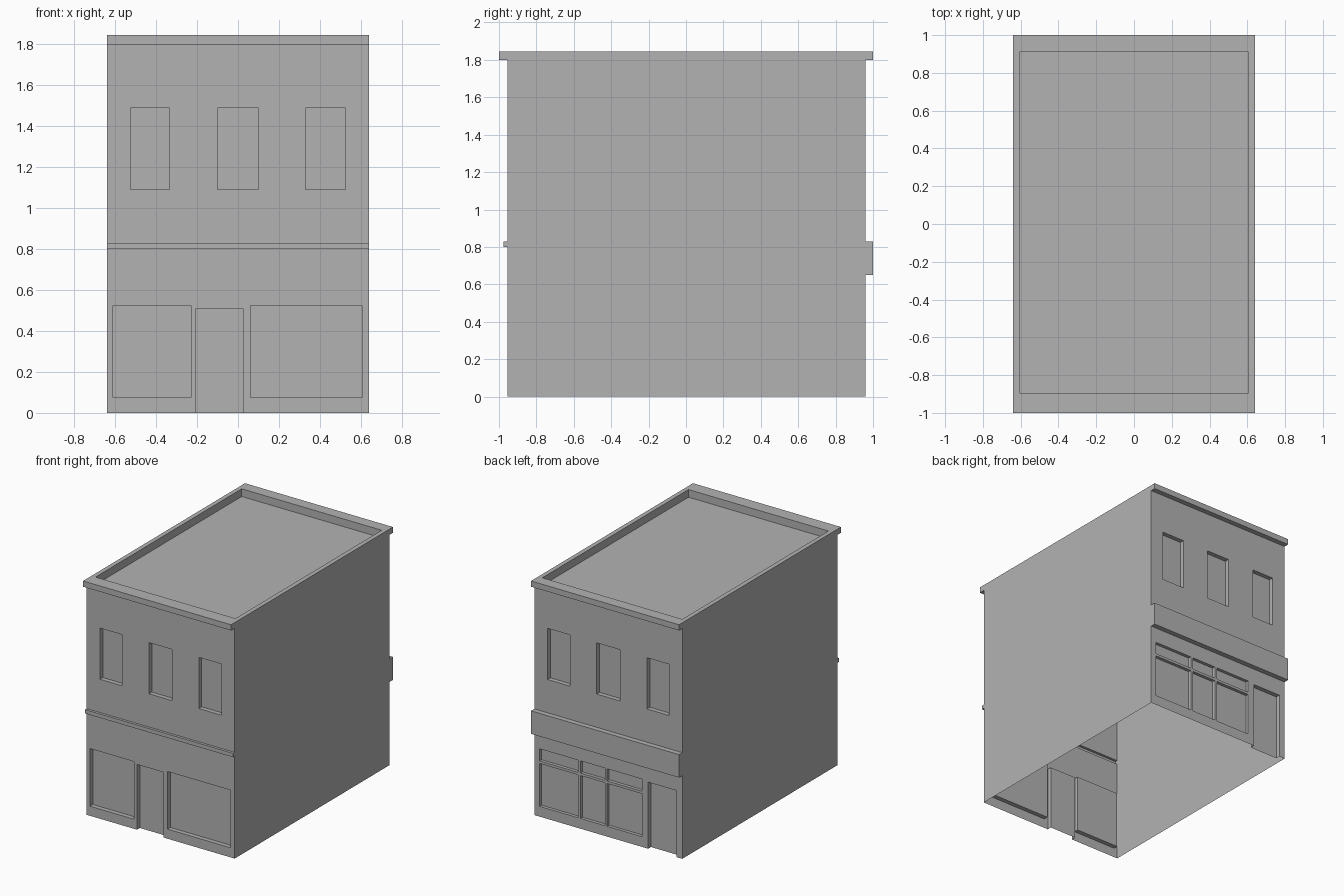
import bpy
import bmesh
from mathutils import Vector

if "Cube" in bpy.data.objects:
    bpy.data.objects.remove(bpy.data.objects["Cube"], do_unlink=True)

HALF_W, TOP, ROOF_Z = 0.64, 1.845, 1.785
FRONT, BACK = -0.955, 0.96
RECESS = -0.035

grey = bpy.data.materials.new("plain grey")
grey.use_nodes = True
grey.diffuse_color = (0.45, 0.45, 0.45, 1)
grey.node_tree.nodes["Principled BSDF"].inputs["Base Color"].default_value = grey.diffuse_color


def quad(bm, points, normal):
    """Add a quad that faces along the given normal."""
    face = bm.faces.new([bm.verts.new(p) for p in points])
    face.normal_update()
    if face.normal.dot(Vector(normal)) < 0:
        face.normal_flip()


def finish(name, bm):
    bmesh.ops.remove_doubles(bm, verts=bm.verts, dist=0.0001)
    mesh = bpy.data.meshes.new(name)
    bm.to_mesh(mesh)
    bm.free()
    mesh.materials.append(grey)
    bpy.context.collection.objects.link(bpy.data.objects.new(name, mesh))


def wall(name, y, out, panels):
    """Thin wall; each panel (x0, x1, z0, z1, depth) is pushed out or in."""
    xs = sorted({-HALF_W, HALF_W} | {v for p in panels for v in p[:2]})
    zs = sorted({0, TOP} | {v for p in panels for v in p[2:4]})
    bm = bmesh.new()

    def depth(i, j):
        if not (0 <= i < len(xs) - 1 and 0 <= j < len(zs) - 1):
            return 0
        x, z = (xs[i] + xs[i + 1]) / 2, (zs[j] + zs[j + 1]) / 2
        return sum(d for a, b, c, e, d in panels if a < x < b and c < z < e)

    for i in range(len(xs)):
        for j in range(len(zs)):
            here = depth(i, j)
            yh = y + out * here
            if i < len(xs) - 1 and j < len(zs) - 1:
                quad(bm, [(xs[i], yh, zs[j]), (xs[i + 1], yh, zs[j]),
                          (xs[i + 1], yh, zs[j + 1]), (xs[i], yh, zs[j + 1])], (0, out, 0))
            # Returns between neighbouring depths
            side, below = depth(i - 1, j), depth(i, j - 1)
            if j < len(zs) - 1 and side != here:
                ys = y + out * side
                quad(bm, [(xs[i], yh, zs[j]), (xs[i], ys, zs[j]),
                          (xs[i], ys, zs[j + 1]), (xs[i], yh, zs[j + 1])],
                     (-1 if here > side else 1, 0, 0))
            if i < len(xs) - 1 and 0 < j < len(zs) - 1 and below != here:
                yb = y + out * below
                quad(bm, [(xs[i], yh, zs[j]), (xs[i + 1], yh, zs[j]),
                          (xs[i + 1], yb, zs[j]), (xs[i], yb, zs[j])],
                     (0, 0, -1 if here > below else 1))
    finish(name, bm)


def band(z0, z1, depth):
    return (-HALF_W, HALF_W, z0, z1, depth)


upper_windows = [(a, b, 1.09, 1.49, RECESS)
                 for a, b in ((-0.525, -0.335), (-0.10, 0.10), (0.33, 0.525))]

# Front: cornice, ledge, upper windows, two shop windows and a door
wall("front_wall", FRONT, -1, upper_windows + [
    band(1.80, TOP, 0.045), band(0.80, 0.83, 0.02),
    (-0.61, -0.23, 0.075, 0.525, RECESS),
    (0.06, 0.605, 0.075, 0.525, RECESS),
    (-0.205, 0.025, 0, 0.51, RECESS)])

# Back: cornice, sign band, upper windows, door and a six-pane shop window
panes = [(a, b, c, d, -0.025)
         for a, b in ((0.26, 0.595), (0.03, 0.24), (-0.29, 0.01))
         for c, d in ((0.08, 0.415), (0.435, 0.53))]
wall("back_wall", BACK, 1, upper_windows + panes + [
    band(1.80, TOP, 0.04), band(0.65, 0.83, 0.04),
    (-0.59, -0.345, 0, 0.52, RECESS)])

# Plain side walls
for name, s in (("left_wall", 1), ("right_wall", -1)):
    bm = bmesh.new()
    x = s * HALF_W
    quad(bm, [(x, FRONT, 0), (x, BACK, 0), (x, BACK, TOP), (x, FRONT, TOP)], (s, 0, 0))
    finish(name, bm)

# Parapet rim, its inner faces and the sunken roof
outer = [(-HALF_W, -1), (HALF_W, -1), (HALF_W, 1), (-HALF_W, 1)]
inner = [(-0.605, -0.895), (0.605, -0.895), (0.605, 0.91), (-0.605, 0.91)]
bm = bmesh.new()
for i in range(4):
    k = (i + 1) % 4
    a, b, c, d = outer[i], outer[k], inner[k], inner[i]
    quad(bm, [(*p, TOP) for p in (a, b, c, d)], (0, 0, 1))
    quad(bm, [(*d, TOP), (*c, TOP), (*c, ROOF_Z), (*d, ROOF_Z)],
         (-c[0] - d[0], -c[1] - d[1], 0))
finish("parapet", bm)
bm = bmesh.new()
quad(bm, [(*p, ROOF_Z) for p in inner], (0, 0, 1))
finish("roof", bm)
